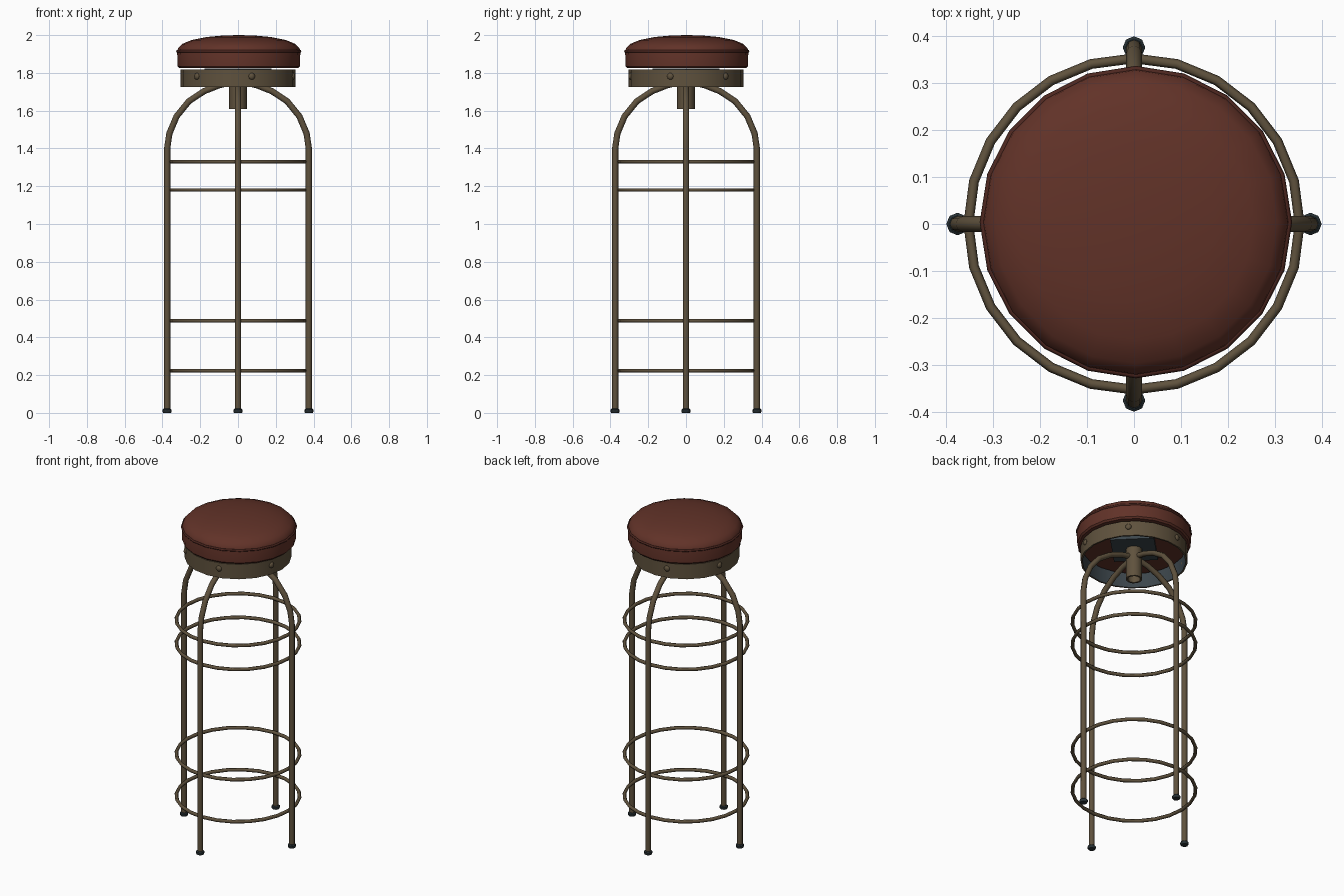
import bpy, bmesh
from math import cos, sin, pi, radians, tau
from mathutils import Matrix, Vector

cube = bpy.data.objects.get("Cube")
if cube:
    bpy.data.objects.remove(cube, do_unlink=True)


def material(name, rgb):
    m = bpy.data.materials.new(name)
    m.use_nodes = True
    m.diffuse_color = (*rgb, 1)
    bsdf = m.node_tree.nodes["Principled BSDF"]
    bsdf.inputs["Base Color"].default_value = (*rgb, 1)
    bsdf.inputs["Roughness"].default_value = 0.6
    return m


LEATHER = material("red brown leather", (0.12, 0.032, 0.021))
PIPING = material("dark leather seam", (0.075, 0.02, 0.014))
BRONZE = material("aged bronze", (0.115, 0.084, 0.047))
STEEL = material("blue grey steel", (0.045, 0.06, 0.07))
RUBBER = material("dark rubber", (0.02, 0.03, 0.034))


def finish(name, bm, mats, angle=40):
    bmesh.ops.remove_doubles(bm, verts=bm.verts, dist=1e-5)
    bmesh.ops.recalc_face_normals(bm, faces=bm.faces)
    mesh = bpy.data.meshes.new(name)
    bm.to_mesh(mesh)
    bm.free()
    ob = bpy.data.objects.new(name, mesh)
    bpy.context.collection.objects.link(ob)
    for m in mats:
        mesh.materials.append(m)
    bpy.ops.object.select_all(action="DESELECT")
    ob.select_set(True)
    bpy.context.view_layer.objects.active = ob
    bpy.ops.object.shade_smooth_by_angle(angle=radians(angle))
    return ob


def lathe(name, profile, sides, mats, closed=False, angle=40):
    """Spin a profile of (radius, height) points around z."""
    bm = bmesh.new()
    rows = []
    for i in range(sides):
        a = tau * i / sides
        rows.append([bm.verts.new((r * cos(a), r * sin(a), z)) for r, z in profile])
    n = len(profile)
    for i in range(sides):
        p, q = rows[i], rows[(i + 1) % sides]
        for j in range(n if closed else n - 1):
            k = (j + 1) % n
            bm.faces.new((p[j], q[j], q[k], p[k]))
    return finish(name, bm, mats, angle)


def hoop(name, radius, z, tube, mat, sides=24):
    circle = [(radius + tube * cos(tau * i / 6), z + tube * sin(tau * i / 6)) for i in range(6)]
    return lathe(name, circle, sides, [mat], closed=True, angle=70)


def tube(name, path, radius, mat, sides=8):
    """Sweep a round section along a path lying in the xz plane."""
    bm = bmesh.new()
    pts = [Vector((x, 0, z)) for x, z in path]
    rings = []
    for i, p in enumerate(pts):
        t = (pts[min(i + 1, len(pts) - 1)] - pts[max(i - 1, 0)]).normalized()
        side = Vector((0, 1, 0))
        up = t.cross(side)
        rings.append([bm.verts.new(p + radius * (side * cos(tau * k / sides) + up * sin(tau * k / sides)))
                      for k in range(sides)])
    for a, b in zip(rings, rings[1:]):
        for k in range(sides):
            m = (k + 1) % sides
            bm.faces.new((a[k], a[m], b[m], b[k]))
    bm.faces.new(rings[0])
    bm.faces.new(rings[-1])
    return finish(name, bm, [mat], 60)


# Padded seat with its seam
SEAT = [(0, 1.825), (0.315, 1.825), (0.324, 1.835), (0.326, 1.91), (0.322, 1.93),
        (0.30, 1.953), (0.25, 1.974), (0.17, 1.99), (0.08, 1.998), (0, 2.0)]
seat = lathe("seat_cushion", SEAT, 20, [LEATHER])
seam = hoop("seat_seam", 0.325, 1.914, 0.007, PIPING, 20)
for part in (seat, seam):
    part.location.xy = (0.004, 0.004)

# Metal band under the seat, steel on the inside
band = lathe("seat_band", [(0.305, 1.725), (0.305, 1.818), (0.295, 1.818), (0.295, 1.725)],
             20, [BRONZE, STEEL], closed=True)
for f in band.data.polygons:
    if f.normal.dot(Vector((f.center.x, f.center.y, 0))) < -0.1:
        f.material_index = 1

# Rivets around the band
for i in range(6):
    bm = bmesh.new()
    bmesh.ops.create_uvsphere(bm, u_segments=8, v_segments=6, radius=0.018)
    bmesh.ops.scale(bm, vec=(0.6, 1, 1), verts=bm.verts)
    rivet = finish(f"rivet_{i + 1}", bm, [BRONZE], 60)
    a = radians(44 + 60 * i)
    rivet.location = (0.303 * cos(a), 0.303 * sin(a), 1.782)
    rivet.rotation_euler.z = a

# Mounting plate and hollow centre post
bm = bmesh.new()
bmesh.ops.create_cube(bm, size=1)
bmesh.ops.scale(bm, vec=(0.25, 0.25, 0.02), verts=bm.verts)
plate = finish("mounting_plate", bm, [STEEL])
plate.location.z = 1.813
plate.rotation_euler.z = pi / 4
lathe("centre_post", [(0.047, 1.61), (0.047, 1.81), (0.036, 1.81), (0.036, 1.61)],
      12, [BRONZE], closed=True)

# Four bent legs with rubber feet
LEG = [(0.375, 0.01), (0.375, 1.40), (0.363, 1.48), (0.325, 1.57), (0.26, 1.65),
       (0.18, 1.703), (0.10, 1.735), (0.03, 1.75)]
for i, side in enumerate(("left", "back", "right", "front")):
    leg = tube(f"{side}_leg", LEG, 0.0165, BRONZE)
    foot = lathe(f"{side}_foot", [(0, 0), (0.021, 0), (0.024, 0.005), (0.024, 0.017), (0.018, 0.022), (0, 0.022)],
                 8, [RUBBER])
    foot.data.transform(Matrix.Translation((0.375, 0, 0)))
    for part in (leg, foot):
        part.rotation_euler.z = i * pi / 2

# Hoops tying the legs together
for i, z in enumerate((0.223, 0.487, 1.18, 1.33)):
    hoop(f"leg_hoop_{i + 1}", 0.352, z, 0.0105, BRONZE)
